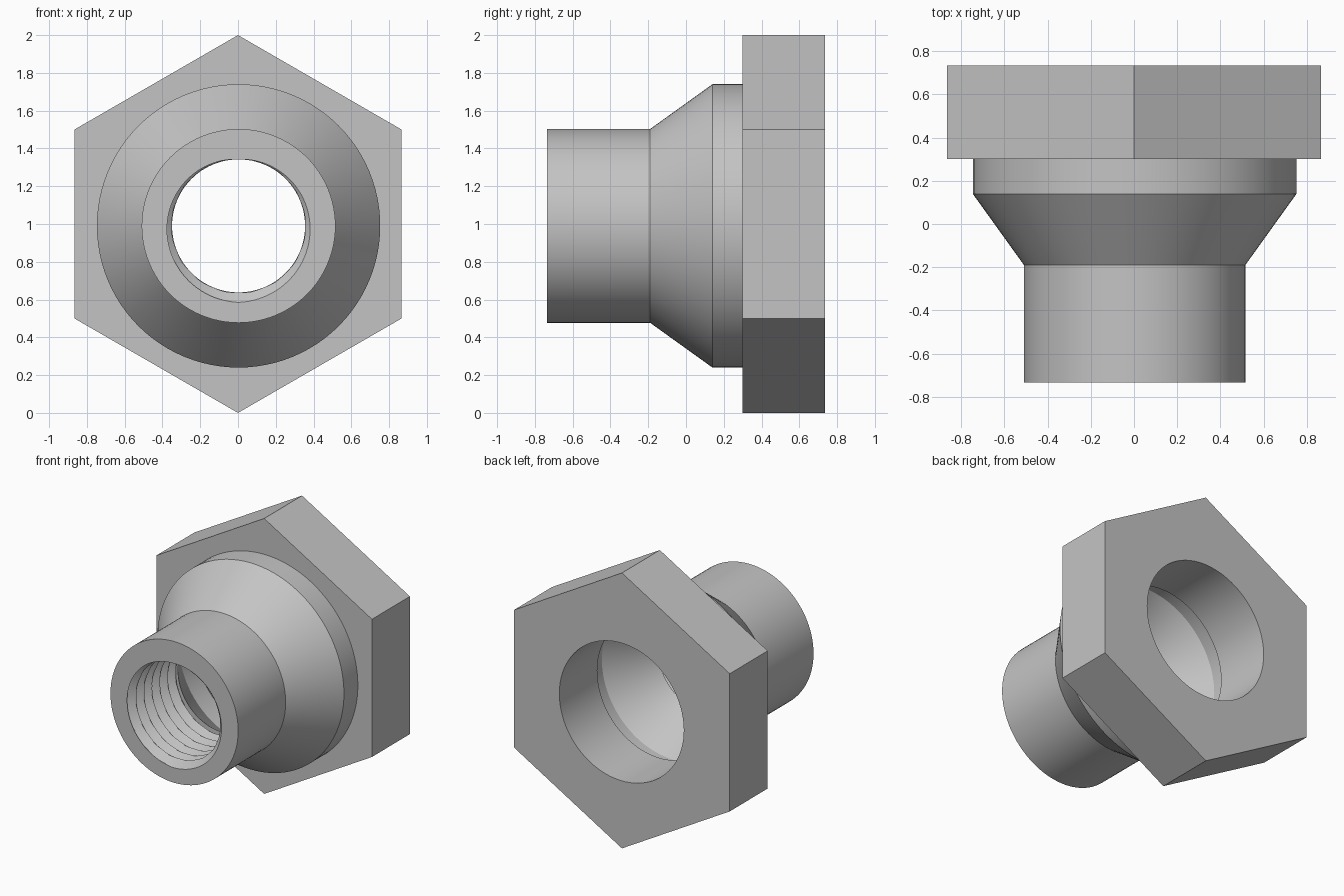
import bpy, bmesh, math

if "Cube" in bpy.data.objects:
    bpy.data.objects.remove(bpy.data.objects["Cube"])

SEG = 96                 # segments around the axis (multiple of 12 keeps hex corners exact)
AXIS_X, AXIS_Z = 0.003, 0.99

grey = bpy.data.materials.new("plain grey")
grey.diffuse_color = (0.55, 0.55, 0.55, 1)
grey.use_nodes = True
grey.node_tree.nodes["Principled BSDF"].inputs["Base Color"].default_value = grey.diffuse_color


def hexagon(t):
    """Radius of a hexagon with corners at the top and bottom."""
    return math.cos(math.pi / 6) / math.cos((t + math.pi / 6) % (math.pi / 3) - math.pi / 6)


def lathe(name, rings):
    """Sweep (radius, y) rings around the y axis; a radius may be a function of the angle."""
    bm = bmesh.new()
    loops = []
    for radius, y in rings:
        cx, cz = (0, 1) if radius is hexagon else (AXIS_X, AXIS_Z)
        loop = []
        for j in range(SEG):
            t = 2 * math.pi * j / SEG
            r = radius(t) if callable(radius) else radius
            loop.append(bm.verts.new((cx + r * math.cos(t), y, cz + r * math.sin(t))))
        loops.append(loop)
    for a, b in zip(loops, loops[1:]):
        for j in range(SEG):
            k = (j + 1) % SEG
            bm.faces.new((a[j], b[j], b[k], a[k]))
    mesh = bpy.data.meshes.new(name)
    bm.to_mesh(mesh)
    bm.free()
    obj = bpy.data.objects.new(name, mesh)
    bpy.context.collection.objects.link(obj)
    mesh.materials.append(grey)
    bpy.ops.object.select_all(action='DESELECT')
    obj.select_set(True)
    bpy.context.view_layer.objects.active = obj
    bpy.ops.object.shade_smooth_by_angle(angle=math.radians(25))
    return obj


FRONT, NECK, SHOULDER, SEAT, BACK = -0.735, -0.19, 0.14, 0.30, 0.735
PIPE, FLANGE, BORE, CAVITY, MINOR, DEPTH = 0.513, 0.75, 0.50, 0.575, 0.352, 0.053

# Outer shell: pipe, taper and flange
lathe("outer_body", [(PIPE, FRONT), (PIPE, NECK), (FLANGE, SHOULDER), (FLANGE, SEAT)])

# Hexagonal head with its round bore
lathe("hex_head", [(FLANGE, SEAT), (hexagon, SEAT), (hexagon, BACK),
                   (BORE, BACK), (BORE, SEAT), (CAVITY, SEAT)])

# Hollow behind the head, tapering to the threaded bore
lathe("inner_cavity", [(CAVITY, SEAT), (CAVITY, SHOULDER), (MINOR, NECK)])

# Threaded bore: V-shaped helix, closed by the pipe's front face
TURNS, STEPS = 6, 16


def thread_radius(turn):
    def radius(t):
        phase = (turn + t / (2 * math.pi) + 0.25) % 1
        return MINOR + DEPTH * abs(2 * phase - 1)
    return radius


pitch = (NECK - FRONT) / TURNS
thread = [(thread_radius(i / STEPS), FRONT + pitch * i / STEPS)
          for i in range(TURNS * STEPS, -1, -1)]
lathe("threaded_bore", [(MINOR, NECK)] + thread + [(PIPE, FRONT)])
